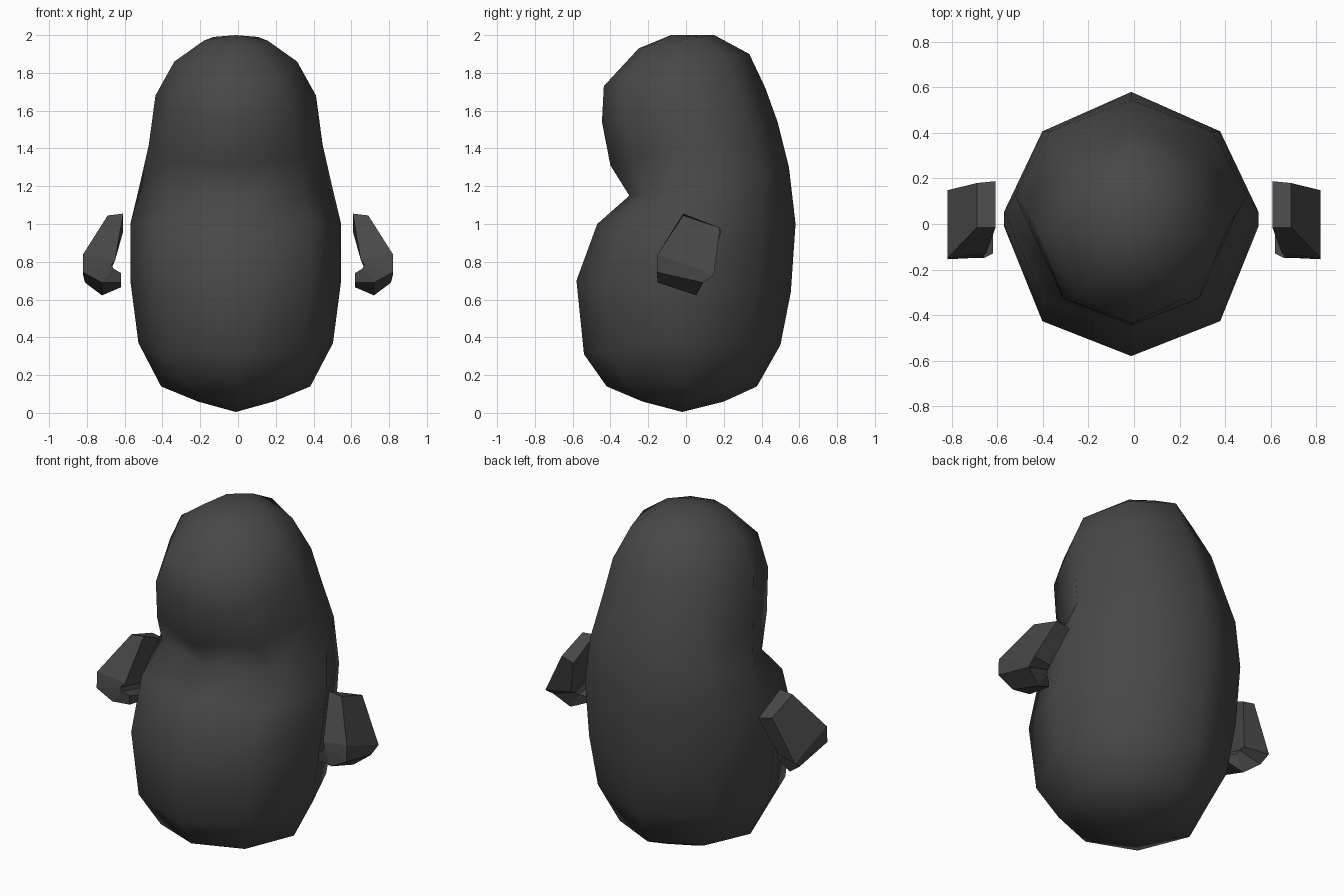
import bpy, bmesh

if "Cube" in bpy.data.objects:
    bpy.data.objects.remove(bpy.data.objects["Cube"])

dark = bpy.data.materials.new("dark_grey")
dark.diffuse_color = (0.065, 0.065, 0.065, 1)
dark.use_nodes = True
dark.node_tree.nodes["Principled BSDF"].inputs["Base Color"].default_value = dark.diffuse_color


def loft(name, rings, start=None, end=None):
    """Skin a stack of equal-length rings; close the ends with a pole or a cap."""
    bm = bmesh.new()
    loops = [[bm.verts.new(p) for p in r] for r in rings]
    n = len(loops[0])
    for a, b in zip(loops, loops[1:]):
        for i in range(n):
            j = (i + 1) % n
            bm.faces.new((a[i], a[j], b[j], b[i]))
    for loop, pole in ((loops[0], start), (loops[-1], end)):
        if pole:
            tip = bm.verts.new(pole)
            for i in range(n):
                bm.faces.new((loop[i], loop[(i + 1) % n], tip))
        else:
            bm.faces.new(loop)
    bmesh.ops.recalc_face_normals(bm, faces=bm.faces)
    mesh = bpy.data.meshes.new(name)
    bm.to_mesh(mesh)
    bm.free()
    mesh.materials.append(dark)
    obj = bpy.data.objects.new(name, mesh)
    bpy.context.collection.objects.link(obj)
    return obj


# body: eight-sided tilted rings, (front y, front z, half width, side z, back y, back z)
profile = [
    (-0.23, 0.06, 0.20, 0.06, 0.20, 0.06),
    (-0.42, 0.14, 0.395, 0.14, 0.375, 0.14),
    (-0.54, 0.31, 0.515, 0.37, 0.50, 0.36),
    (-0.58, 0.70, 0.558, 0.70, 0.555, 0.64),
    (-0.47, 1.00, 0.558, 1.00, 0.58, 1.00),
    (-0.30, 1.15, 0.51, 1.20, 0.545, 1.30),
    (-0.40, 1.31, 0.46, 1.42, 0.485, 1.54),
    (-0.445, 1.54, 0.425, 1.68, 0.42, 1.72),
    (-0.435, 1.73, 0.325, 1.86, 0.335, 1.90),
    (-0.25, 1.93, 0.17, 1.97, 0.15, 2.00),
]
CX = -0.012


def body_ring(fy, fz, w, sz, by, bz):
    my = (fy + by) / 2

    def diagonal(s, y, z, k):
        return (CX + s * w * 0.7, my + (y - my) * k, sz + (z - sz) * k)

    return [
        (CX, fy, fz), diagonal(1, fy, fz, 0.73), (CX + w, my, sz),
        diagonal(1, by, bz, 0.67), (CX, by, bz), diagonal(-1, by, bz, 0.67),
        (CX - w, my, sz), diagonal(-1, fy, fz, 0.73),
    ]


body = loft("body", [body_ring(*p) for p in profile], (CX, -0.02, 0.005), (CX, -0.08, 2.0))
body.data.shade_smooth()

# arms: square sections bent inward at the hand (inner front, outer front, outer back, inner back)
arm = [
    [(0.608, -0.015, 1.055), (0.69, -0.015, 1.045), (0.69, 0.18, 0.98), (0.608, 0.188, 0.96)],
    [(0.65, -0.13, 0.81), (0.82, -0.15, 0.84), (0.82, 0.148, 0.73), (0.68, 0.11, 0.74)],
    [(0.67, -0.145, 0.785), (0.82, -0.155, 0.745), (0.81, 0.09, 0.69), (0.67, 0.08, 0.73)],
    [(0.66, -0.15, 0.765), (0.72, -0.15, 0.69), (0.72, 0.055, 0.622), (0.66, 0.06, 0.71)],
    [(0.62, -0.13, 0.74), (0.62, -0.13, 0.69), (0.62, 0.03, 0.665), (0.62, 0.03, 0.70)],
]
for side, name in ((1, "right_arm"), (-1, "left_arm")):
    loft(name, [[(side * x, y, z) for x, y, z in r] for r in arm])
